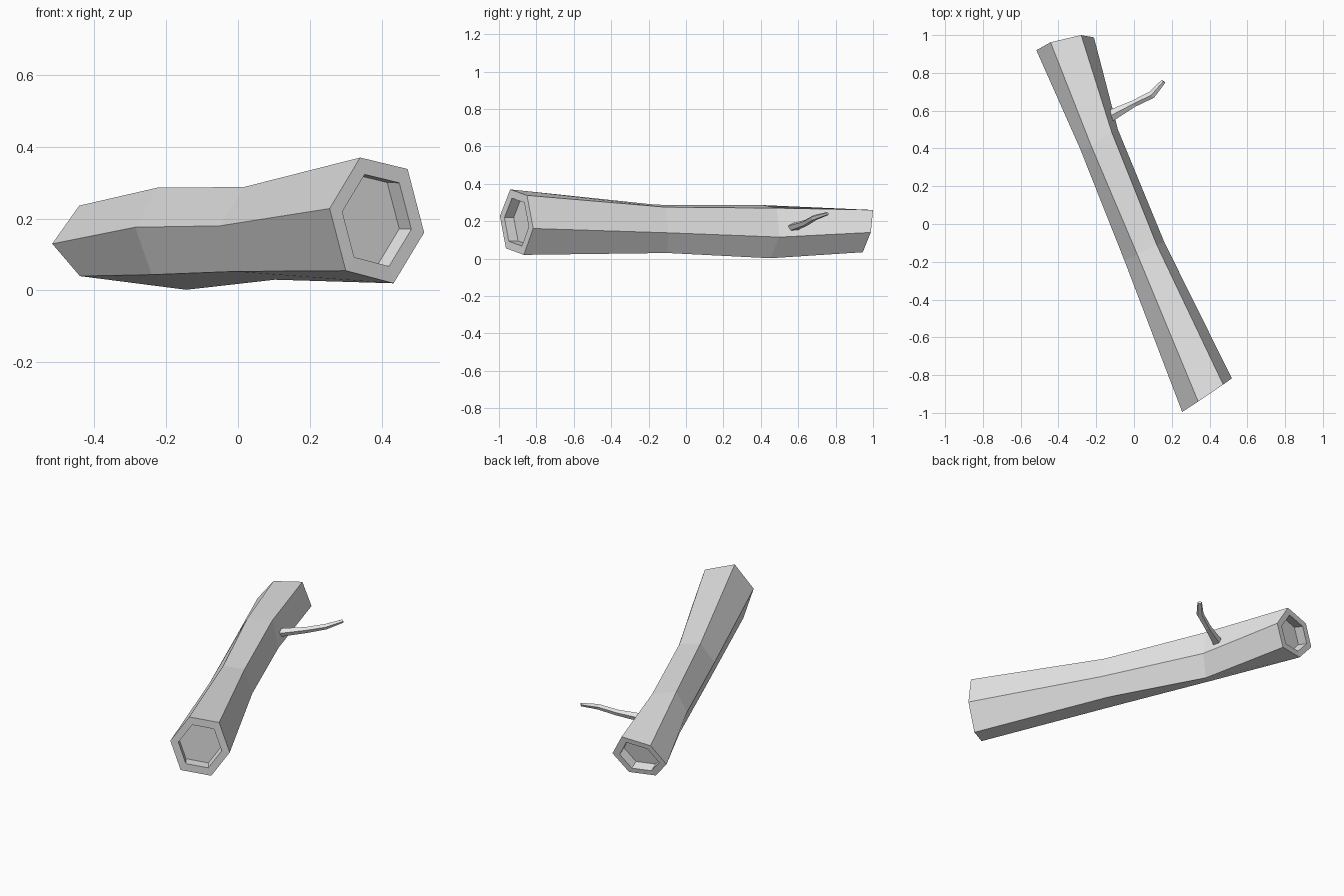
import bpy, bmesh, math
from mathutils import Vector

cube = bpy.data.objects.get("Cube")
if cube:
    bpy.data.objects.remove(cube, do_unlink=True)

# One plain grey for the whole model
GREY = (0.8, 0.8, 0.8, 1)
grey = bpy.data.materials.new("plain grey")
grey.use_nodes = True
grey.diffuse_color = GREY
grey.node_tree.nodes["Principled BSDF"].inputs["Base Color"].default_value = GREY


def skin_rings(bm, rings):
    """Join rings of points into a tube and return its two end faces."""
    loops = [[bm.verts.new(p) for p in ring] for ring in rings]
    n = len(loops[0])
    for a, b in zip(loops, loops[1:]):
        for i in range(n):
            j = (i + 1) % n
            bm.faces.new((a[i], a[j], b[j], b[i]))
    return [bm.faces.new(loops[0]), bm.faces.new(loops[-1])]


def finish(bm, name):
    bmesh.ops.recalc_face_normals(bm, faces=bm.faces)
    mesh = bpy.data.meshes.new(name)
    bm.to_mesh(mesh)
    bm.free()
    mesh.materials.append(grey)
    obj = bpy.data.objects.new(name, mesh)
    bpy.context.collection.objects.link(obj)
    return obj


def hollow_end(bm, face, inward, scale, depth):
    """Leave a flat rim on an end face and sink the middle into the log."""
    centre = face.calc_center_median()
    for move, shrink in ((Vector(), scale), (inward * depth, 1.0)):
        result = bmesh.ops.extrude_discrete_faces(bm, faces=[face])
        face = result["faces"][0]
        for v in face.verts:
            v.co = centre + (v.co - centre) * shrink + move


# Log: crooked six-sided trunk, rings from front to back
log_rings = [
    [(.34, -.94, .37), (.472, -.85, .338), (.518, -.817, .161),
     (.433, -.867, .02), (.30, -.963, .055), (.255, -.995, .228)],
    [(.017, -.16, .288), (.12, -.11, .275), (.16, -.095, .138),
     (.103, -.1, .03), (-.01, -.19, .053), (-.05, -.195, .18)],
    [(-.225, .41, .286), (-.118, .486, .27), (-.085, .50, .115),
     (-.144, .45, .002), (-.24, .40, .044), (-.286, .40, .176)],
    [(-.442, .962, .236), (-.28, 1.0, .26), (-.212, .988, .14),
     (-.29, .945, .034), (-.44, .91, .04), (-.517, .92, .13)],
]
bm = bmesh.new()
front, back = skin_rings(bm, log_rings)
bmesh.ops.recalc_face_normals(bm, faces=bm.faces)
for end in (front, back):
    end.normal_update()
    hollow_end(bm, end, -end.normal.copy(), 0.73, 0.06)
finish(bm, "log")

# Branch: thin tapering twig, given as centre, half width, half height
path = [((-.14, .565, .165), .034, .023), ((0, .638, .19), .019, .017),
        ((.095, .685, .218), .021, .015), ((.156, .755, .24), .013, .009)]
centres = [Vector(p[0]) for p in path]
branch_rings = []
for k, (_, wide, high) in enumerate(path):
    along = (centres[min(k + 1, len(path) - 1)] - centres[max(k - 1, 0)]).normalized()
    side = along.cross(Vector((0, 0, 1))).normalized()
    up = side.cross(along)
    angles = [math.tau * i / 5 + math.pi / 2 for i in range(5)]
    branch_rings.append([centres[k] + side * wide * math.cos(a) + up * high * math.sin(a)
                         for a in angles])
bm = bmesh.new()
skin_rings(bm, branch_rings)
finish(bm, "branch")
